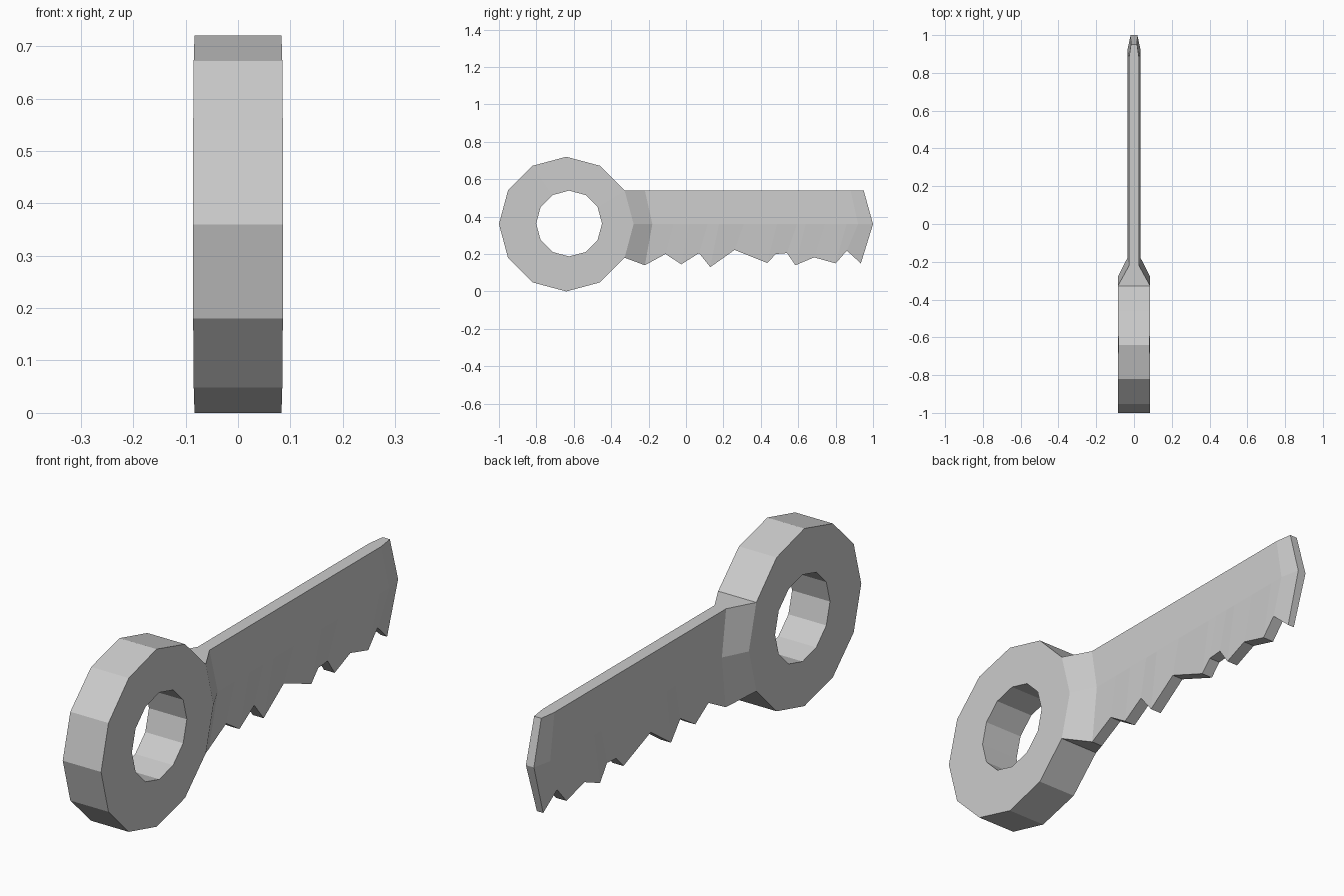
import bpy, bmesh
from math import sin, cos, pi

if "Cube" in bpy.data.objects:
    bpy.data.objects.remove(bpy.data.objects["Cube"])

bm = bmesh.new()


def pair(y, z, hx):
    """Mirrored left/right vertices."""
    return bm.verts.new((-hx, y, z)), bm.verts.new((hx, y, z))


def band(a, b):
    """Side faces on both halves between two rows of mirrored pairs."""
    for i in range(len(a) - 1):
        for s in (0, 1):
            bm.faces.new((a[i][s], a[i + 1][s], b[i + 1][s], b[i][s]))


def wall(p, q):
    """Face across the thickness between two neighbouring pairs."""
    bm.faces.new((p[0], q[0], q[1], p[1]))


# Ring handle: 12-sided, with an off-centre round hole
N = 12
outer, inner = [], []
for k in range(N):
    a = 2 * pi * k / N
    outer.append(pair(-0.64 + 0.36 * cos(a), 0.36 + 0.36 * sin(a), 0.083 + 0.003 * abs(cos(a))))
    inner.append(pair(-0.625 + 0.176 * cos(a), 0.363 + 0.176 * sin(a), 0.085))
band(outer + outer[:1], inner + inner[:1])
for k in range(N):
    wall(inner[k], inner[(k + 1) % N])
    if k not in (0, N - 1):          # the blade joins here
        wall(outer[k], outer[(k + 1) % N])

# Blade: columns of top, middle and toothed bottom points
teeth = [(-0.22, 0.14), (-0.11, 0.20), (-0.025, 0.145), (0.07, 0.205), (0.13, 0.13),
         (0.26, 0.222), (0.435, 0.152), (0.48, 0.20), (0.54, 0.205), (0.585, 0.14),
         (0.685, 0.182), (0.80, 0.15), (0.86, 0.218)]
columns = [[outer[1], outer[0], outer[N - 1]]]
for y, z in teeth:
    t = (y + 0.22) / 1.08
    columns.append([pair(-0.22 + 1.10 * t, 0.54, 0.026),
                    pair(-0.18 + 1.10 * t, 0.36, 0.035),
                    pair(y, z, 0.024)])
# Narrowed tip
columns.append([pair(0.95, 0.54, 0.016), pair(1.0, 0.36, 0.018), pair(0.935, 0.15, 0.014)])

for c, d in zip(columns, columns[1:]):
    band(c, d)
    wall(c[0], d[0])
    wall(c[2], d[2])
for i in (0, 1):
    wall(columns[-1][i], columns[-1][i + 1])

bmesh.ops.recalc_face_normals(bm, faces=bm.faces)
mesh = bpy.data.meshes.new("key")
bm.to_mesh(mesh)
bm.free()
bpy.context.collection.objects.link(bpy.data.objects.new("key", mesh))
